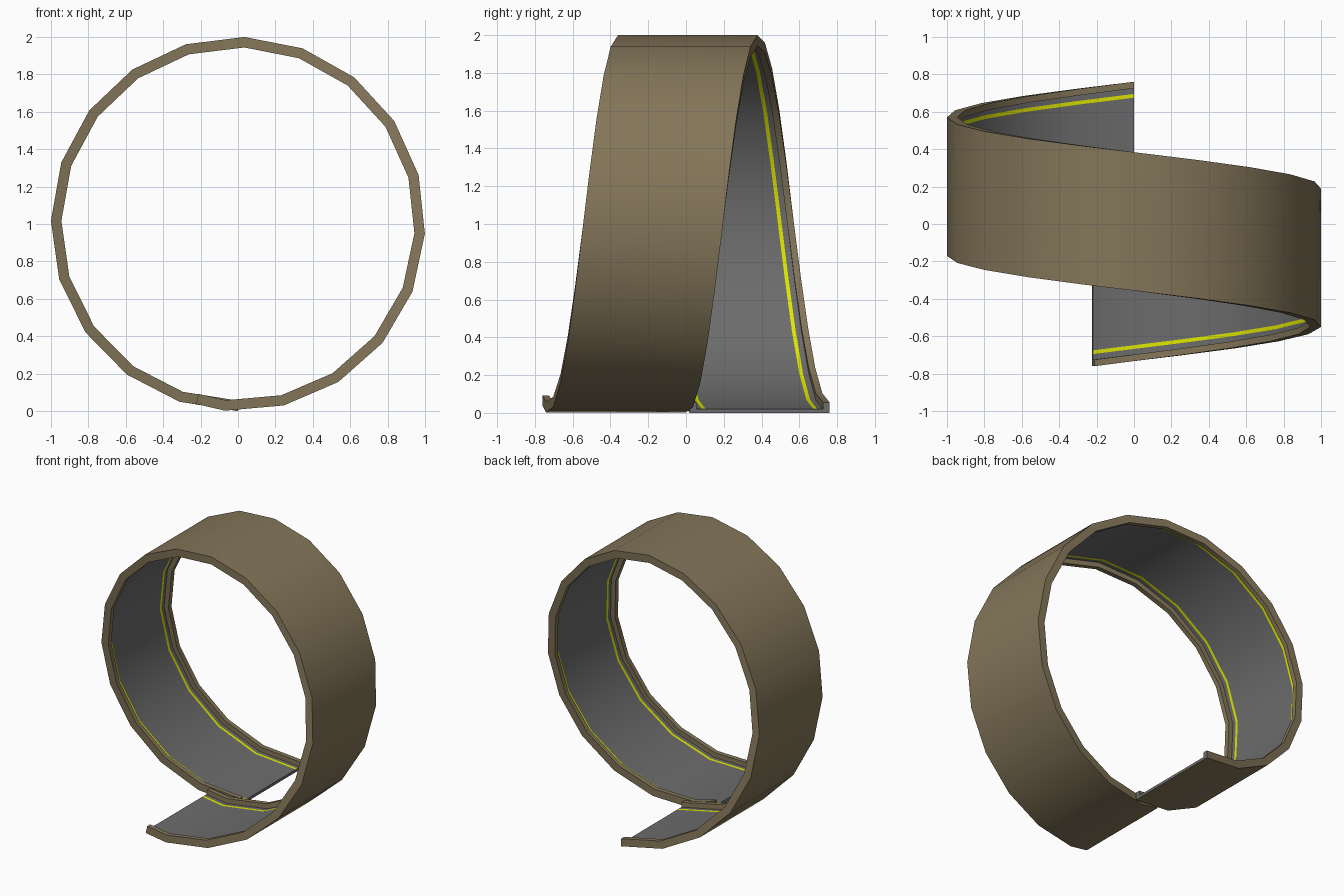
import bpy, bmesh, math
from mathutils import Vector

if "Cube" in bpy.data.objects:
    bpy.data.objects.remove(bpy.data.objects["Cube"])


def material(name, rgb):
    m = bpy.data.materials.new(name)
    m.diffuse_color = (*rgb, 1)
    m.use_nodes = True
    m.node_tree.nodes["Principled BSDF"].inputs["Base Color"].default_value = m.diffuse_color
    return m


BROWN, GREY, YELLOW = 0, 1, 2
mats = [material("earth brown", (0.23, 0.18, 0.10)),
        material("asphalt grey", (0.15, 0.15, 0.15)),
        material("lane yellow", (0.75, 0.82, 0.0))]

# Cross-section: (sideways offset, radius, colour of the strip to the next point)
half = [(0.37, 1.0, BROWN), (0.37, 0.944, BROWN), (0.335, 0.944, BROWN),
        (0.335, 0.98, GREY), (0.305, 0.98, YELLOW), (0.285, 0.98, GREY)]
mirror = [(-half[i][0], half[i][1], half[i - 1][2]) for i in range(5, 0, -1)]
profile = half + mirror + [(-0.37, 1.0, BROWN)]

STEP = math.radians(18.2)
STEPS = 20.5          # last segment stops half way along its chord
Y_START, Y_DROP = 0.39, 0.78


def section(i):
    a = i * STEP
    y = Y_START - Y_DROP * i / STEPS
    return [Vector((-math.sin(a) * r, y + o, 1 - math.cos(a) * r))
            for o, r, _ in profile]


# Sweep the section along the helix
rings = [section(i) for i in range(21)]
rings.append([(p + q) / 2 for p, q in zip(section(20), section(21))])

bm = bmesh.new()
vr = [[bm.verts.new(p) for p in ring] for ring in rings]
n = len(profile)
for a, b in zip(vr, vr[1:]):
    for k in range(n):
        j = (k + 1) % n
        f = bm.faces.new((a[k], a[j], b[j], b[k]))
        f.material_index = profile[k][2]

# Grey end caps: deck plus the two curb ends
for v in (vr[0], vr[-1]):
    f = bm.faces.new(v)
    f.material_index = GREY
bmesh.ops.recalc_face_normals(bm, faces=bm.faces)
bmesh.ops.triangulate(bm, faces=[f for f in bm.faces if len(f.verts) > 4])

mesh = bpy.data.meshes.new("loop_road")
bm.to_mesh(mesh)
bm.free()
for m in mats:
    mesh.materials.append(m)
road = bpy.data.objects.new("loop_road", mesh)
bpy.context.collection.objects.link(road)

# Smooth along the loop, crisp at the curbs
bpy.context.view_layer.objects.active = road
road.select_set(True)
bpy.ops.object.shade_smooth_by_angle(angle=math.radians(35))
